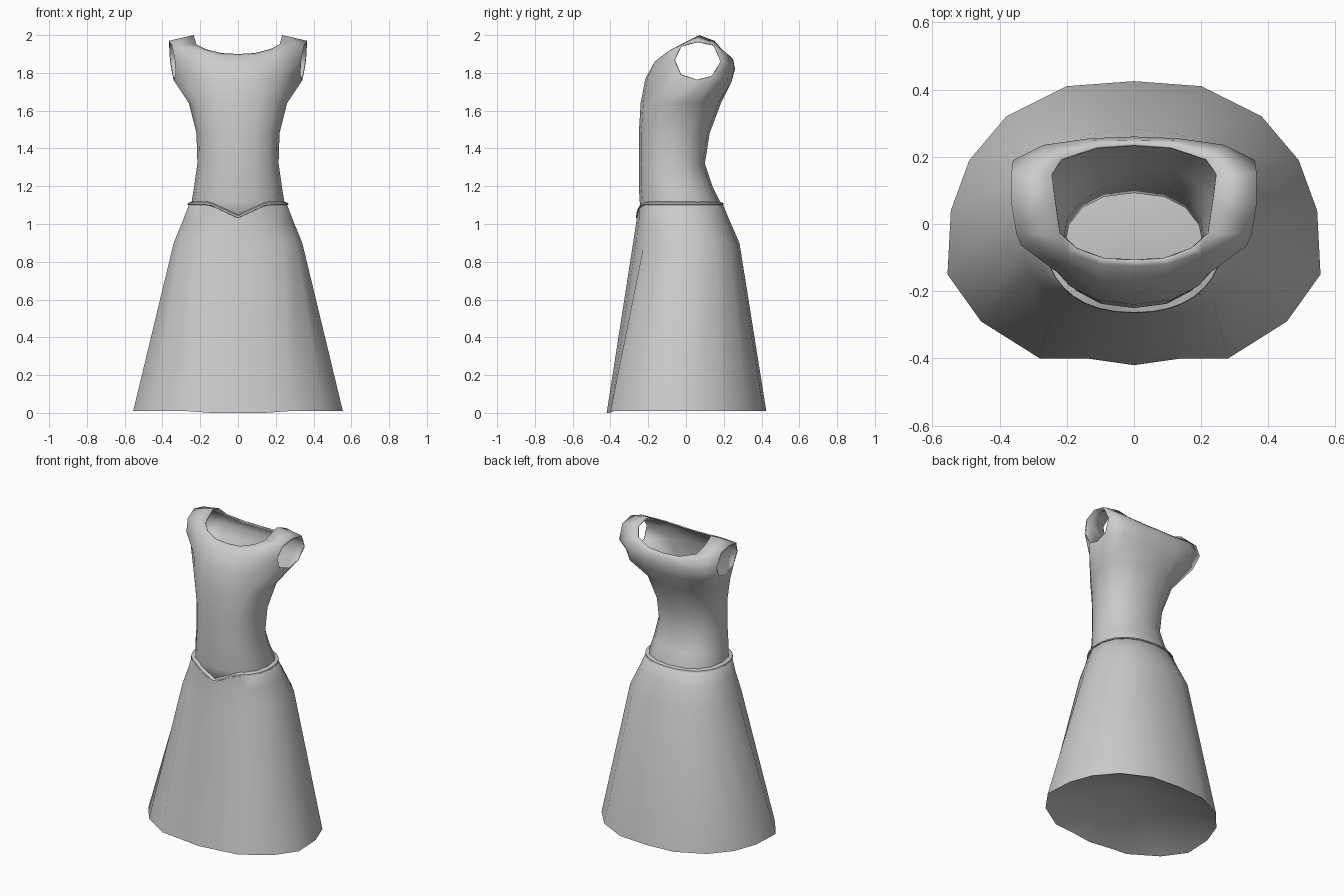
import bpy
import bmesh
from math import sin, cos, pi, radians, copysign

cube = bpy.data.objects.get("Cube")
if cube:
    bpy.data.objects.remove(cube, do_unlink=True)

fabric = bpy.data.materials.new("grey_fabric")
fabric.use_nodes = True
grey = (0.6, 0.6, 0.6, 1)
fabric.diffuse_color = grey
fabric.node_tree.nodes["Principled BSDF"].inputs["Base Color"].default_value = grey


def half_ring(z, width, front, back, segments, power=0.88):
    """Half of a rounded horizontal loop, from front centre round to back centre."""
    points = []
    for k in range(segments + 1):
        a = pi * k / segments
        c = -cos(a)
        y = (front + back) / 2 + copysign(abs(c) ** power, c) * (back - front) / 2
        points.append((width * abs(sin(a)) ** power, y, z))
    return points


def loft(name, rows, is_hole=lambda r, k: False, thickness=0):
    """Skin the half rows from bottom to top and mirror them across x."""
    bm = bmesh.new()
    grid = [[bm.verts.new(p) for p in row] for row in rows]
    for r in range(len(rows) - 1):
        for k in range(len(rows[0]) - 1):
            if not is_hole(r, k):
                bm.faces.new((grid[r][k], grid[r][k + 1],
                              grid[r + 1][k + 1], grid[r + 1][k]))
    bmesh.ops.remove_doubles(bm, verts=bm.verts[:], dist=0.0005)
    loose = [v for v in bm.verts if not v.link_faces]
    bmesh.ops.delete(bm, geom=loose, context='VERTS')
    mesh = bpy.data.meshes.new(name)
    bm.to_mesh(mesh)
    bm.free()
    mesh.materials.append(fabric)
    mesh.shade_smooth()
    mesh.set_sharp_from_angle(angle=radians(45))
    obj = bpy.data.objects.new(name, mesh)
    bpy.context.collection.objects.link(obj)
    mirror = obj.modifiers.new("mirror", 'MIRROR')
    mirror.use_clip = True
    if thickness:
        shell = obj.modifiers.new("cloth_thickness", 'SOLIDIFY')
        shell.thickness = thickness
        shell.offset = -1
    return obj


# Bodice: torso loops, then chest rows running round each armhole to the neck
torso = [half_ring(z, w, f, b, 8) for z, w, f, b in (
    (1.0, 0.25, -0.24, 0.19), (1.12, 0.245, -0.245, 0.18),
    (1.2, 0.232, -0.25, 0.14), (1.32, 0.215, -0.25, 0.1),
    (1.48, 0.22, -0.25, 0.125), (1.64, 0.26, -0.24, 0.185))]
underarm = [(0, -0.215, 1.77), (0.11, -0.205, 1.77), (0.22, -0.15, 1.78),
            (0.33, -0.03, 1.79), (0.34, 0.06, 1.76), (0.345, 0.14, 1.78),
            (0.26, 0.22, 1.76), (0.13, 0.24, 1.75), (0, 0.24, 1.75)]
chest = [(0, -0.17, 1.85), (0.1, -0.165, 1.86), (0.21, -0.125, 1.87),
         (0.335, -0.065, 1.87), (0.35, 0.06, 1.87), (0.36, 0.19, 1.86),
         (0.27, 0.235, 1.84), (0.13, 0.255, 1.83), (0, 0.26, 1.82)]
shoulder = [(0, -0.125, 1.89), (0.1, -0.12, 1.895), (0.2, -0.085, 1.92),
            (0.35, -0.03, 1.945), (0.365, 0.06, 1.97), (0.365, 0.15, 1.95),
            (0.25, 0.22, 1.9), (0.12, 0.248, 1.87), (0, 0.25, 1.87)]
neck = [(0, -0.11, 1.9), (0.09, -0.105, 1.905), (0.17, -0.075, 1.925),
        (0.22, -0.03, 1.95), (0.235, 0.07, 2.0), (0.245, 0.15, 1.97),
        (0.215, 0.195, 1.92), (0.11, 0.23, 1.89), (0, 0.238, 1.885)]
first = len(torso)
loft("bodice", torso + [underarm, chest, shoulder, neck],
     is_hole=lambda r, k: first <= r < first + 2 and 3 <= k < 5,
     thickness=0.008)


# Skirt: raised lining, flared hem, hip loops and a waist edge dipping in front
def dip(points):
    """Lower the front of a loop into a V."""
    return [(x, y, z - (0.07 * max(0, 1 - x / 0.15) if y < 0 else 0))
            for x, y, z in points]


outline = [(0, -0.42), (0.14, -0.4), (0.28, -0.4), (0.455, -0.29), (0.555, -0.15),
           (0.545, 0.04), (0.49, 0.19), (0.38, 0.32), (0.2, 0.41), (0, 0.425)]
hem = [(x, y, 0 if k < 2 else 0.01) for k, (x, y) in enumerate(outline)]
inner_hem = [(x * 0.975, y * 0.975, z + 0.005) for x, y, z in hem]
apex = [(0, -0.03, 0.2)] * len(hem)
hips = [half_ring(z, w, f, b, 9) for z, w, f, b in (
    (0.9, 0.345, -0.28, 0.283), (1.02, 0.295, -0.262, 0.23))]
waist = dip(half_ring(1.105, 0.262, -0.26, 0.195, 9))
lip = dip(half_ring(1.118, 0.24, -0.24, 0.17, 9))
loft("skirt", [apex, inner_hem, hem] + hips + [waist, lip])

# Waist trim: a narrow raised band along the skirt's top edge
trim_rows = [dip(half_ring(z, w, f, b, 18)) for z, w, f, b in (
    (1.1, 0.258, -0.255, 0.19), (1.103, 0.267, -0.265, 0.2),
    (1.112, 0.265, -0.263, 0.198), (1.119, 0.24, -0.24, 0.17))]
loft("waist_trim", trim_rows)
